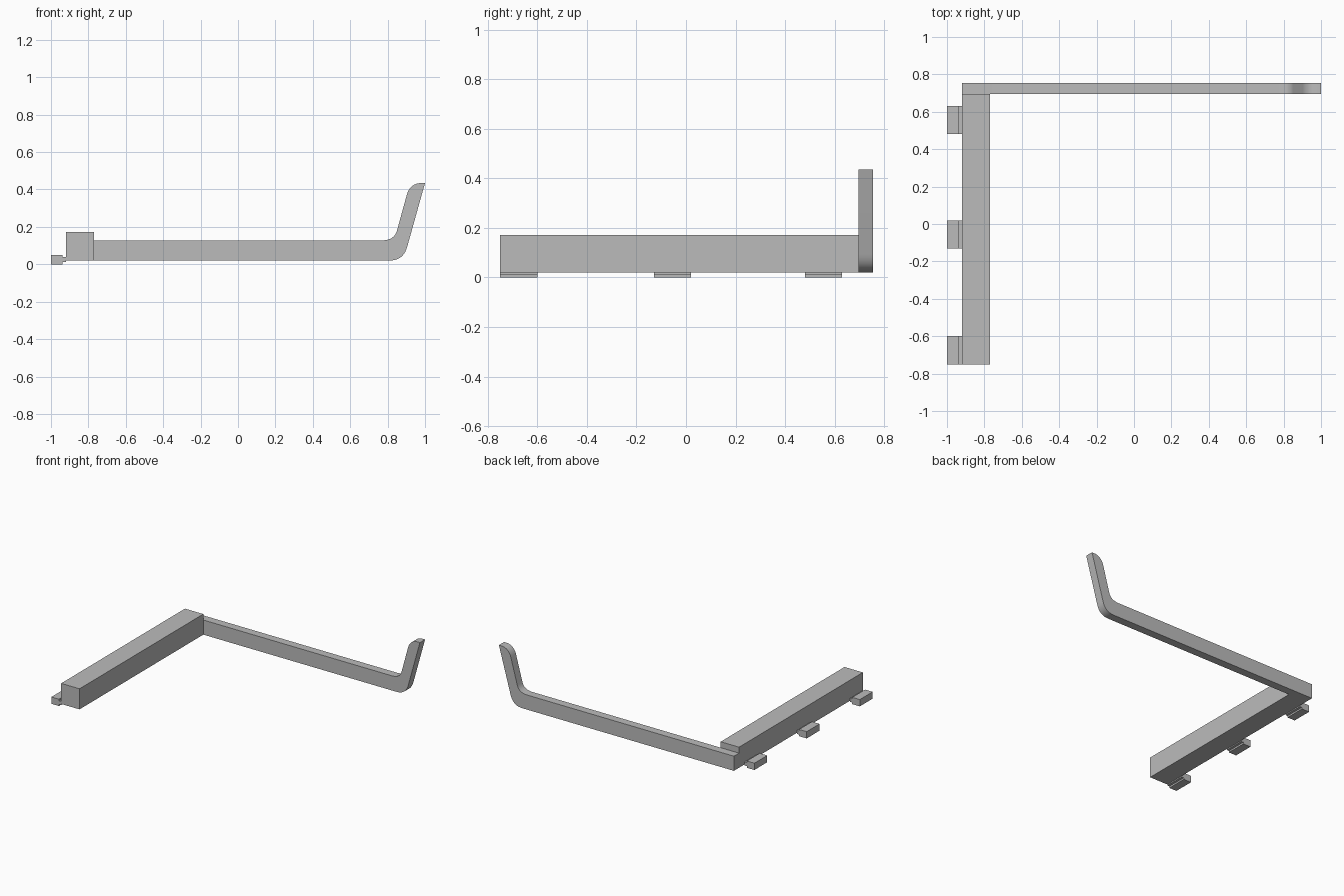
import bpy
import bmesh
from math import radians
from mathutils import Vector

cube = bpy.data.objects.get("Cube")
if cube:
    bpy.data.objects.remove(cube, do_unlink=True)

grey = bpy.data.materials.new("plain grey")
grey.use_nodes = True
grey.diffuse_color = (0.5, 0.5, 0.5, 1)
grey.node_tree.nodes["Principled BSDF"].inputs["Base Color"].default_value = (0.5, 0.5, 0.5, 1)


def extrude_profile(name, points, y0, y1):
    """Extrude an x-z outline along y."""
    bm = bmesh.new()
    face = bm.faces.new([bm.verts.new((x, y0, z)) for x, z in points])
    new = bmesh.ops.extrude_face_region(bm, geom=[face])["geom"]
    bmesh.ops.translate(bm, vec=(0, y1 - y0, 0),
                        verts=[v for v in new if isinstance(v, bmesh.types.BMVert)])
    bmesh.ops.recalc_face_normals(bm, faces=bm.faces)
    mesh = bpy.data.meshes.new(name)
    bm.to_mesh(mesh)
    bm.free()
    mesh.materials.append(grey)
    obj = bpy.data.objects.new(name, mesh)
    bpy.context.collection.objects.link(obj)
    return obj


def bend(start, corner, end, steps=10):
    """Rounded corner as a quadratic curve."""
    a, b, c = Vector(start), Vector(corner), Vector(end)
    return [tuple(a * (1 - t) ** 2 + b * 2 * t * (1 - t) + c * t * t)
            for t in (i / steps for i in range(steps + 1))]


def box(name, x0, x1, y0, y1, z0, z1):
    return extrude_profile(name, [(x0, z0), (x1, z0), (x1, z1), (x0, z1)], y0, y1)


# Long side beam
box("side_beam", -0.92, -0.77, -0.75, 0.695, 0.02, 0.172)

# Back arm with an upturned, rounded end
outline = [(-0.92, 0.02)]
outline += bend((0.81, 0.02), (0.885, 0.02), (0.905, 0.095))
outline += [(1.0, 0.435)]
outline += bend((0.985, 0.435), (0.92, 0.435), (0.902, 0.37))
outline += bend((0.85, 0.18), (0.835, 0.128), (0.77, 0.128))
outline += [(-0.92, 0.128)]
arm = extrude_profile("back_arm", outline, 0.695, 0.755)
bpy.context.view_layer.objects.active = arm
arm.select_set(True)
bpy.ops.object.shade_smooth_by_angle(angle=radians(30))

# Three clips along the outer side, each joined by a narrow neck
for label, y in (("front", -0.75), ("middle", -0.13), ("back", 0.48)):
    box(label + "_clip", -1.0, -0.938, y, y + 0.15, 0.0, 0.05)
    box(label + "_clip_neck", -0.938, -0.92, y, y + 0.15, 0.012, 0.038)
